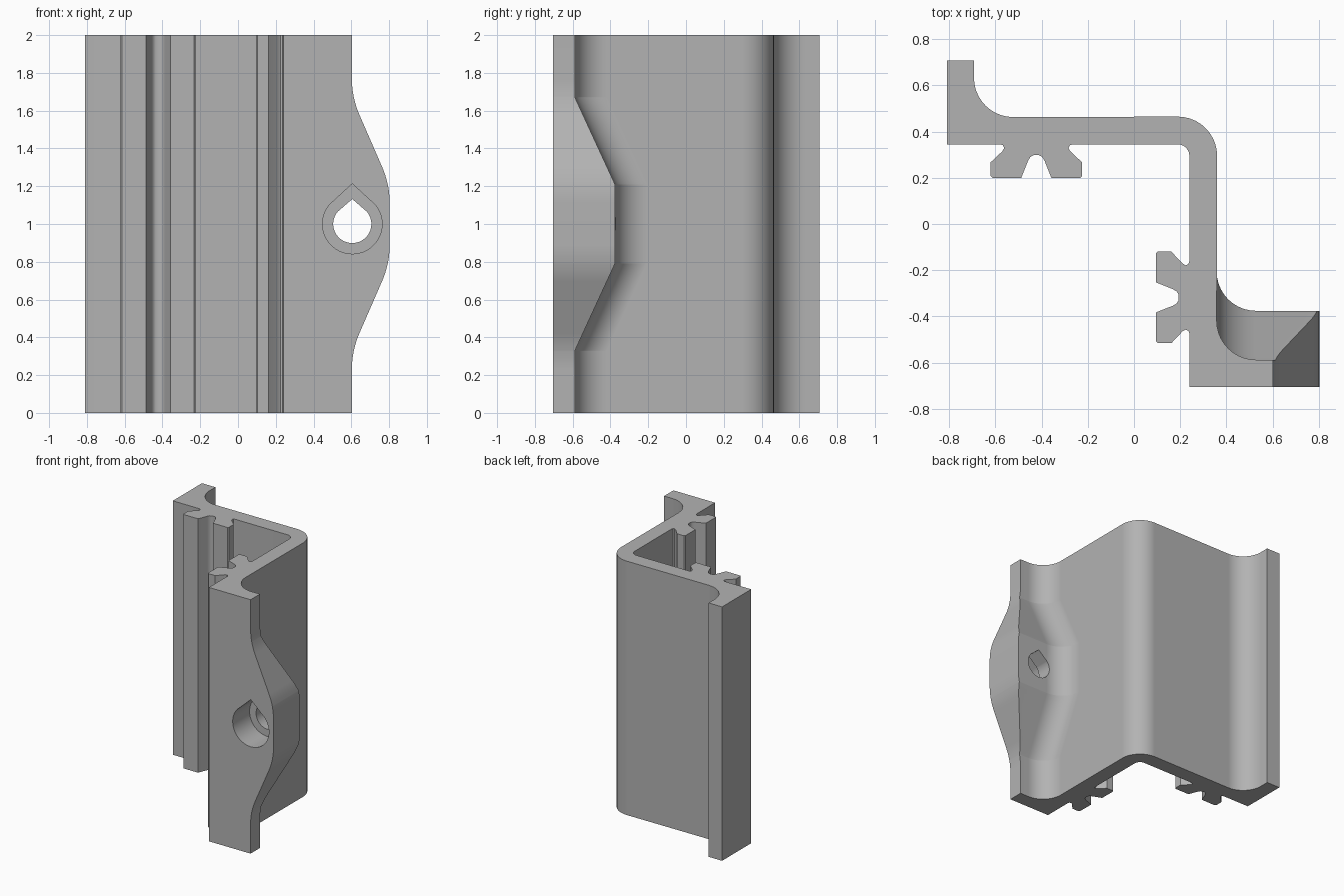
import bpy, bmesh
from math import sin, cos, pi, radians

if "Cube" in bpy.data.objects:
    bpy.data.objects.remove(bpy.data.objects["Cube"], do_unlink=True)

grey = bpy.data.materials.new("aluminium grey")
grey.diffuse_color = (0.45, 0.45, 0.45, 1)
grey.use_nodes = True
grey.node_tree.nodes["Principled BSDF"].inputs["Base Color"].default_value = (0.45, 0.45, 0.45, 1)


def arc(cx, cy, r, start, end, n=10):
    steps = [radians(start + (end - start) * i / n) for i in range(n + 1)]
    return [(cx + r * cos(a), cy + r * sin(a)) for a in steps]


def make_object(name, bm):
    bmesh.ops.recalc_face_normals(bm, faces=bm.faces)
    mesh = bpy.data.meshes.new(name)
    bm.to_mesh(mesh)
    bm.free()
    mesh.materials.append(grey)
    obj = bpy.data.objects.new(name, mesh)
    bpy.context.collection.objects.link(obj)
    return obj


def loft(name, rings):
    """Join equal closed rings of 3D points and cap both ends."""
    bm = bmesh.new()
    loops = [[bm.verts.new(p) for p in ring] for ring in rings]
    n = len(loops[0])
    for a, b in zip(loops, loops[1:]):
        for i in range(n):
            j = (i + 1) % n
            bm.faces.new((a[i], a[j], b[j], b[i]))
    bm.faces.new(loops[0])
    bm.faces.new(loops[-1])
    return make_object(name, bm)


# Clip foot: half outline as (offset from its centre, depth below the wall)
INNER, FOOT_X = 0.345, -0.423
half_foot = [(0.157, 0), (0.145, 0.004), (0.139, 0.016), (0.147, 0.030),
             (0.198, 0.078), (0.198, 0.137), (0.190, 0.145), (0.065, 0.145),
             (0.036, 0.072), (0.026, 0.055), (0.012, 0.047)]
foot = half_foot + [(-d, h) for d, h in reversed(half_foot)]

# One arm of the section, from the inner corner out to the tip and back
arm = [(FOOT_X + d, INNER - h) for d, h in foot]
arm += [(-0.81, INNER), (-0.81, 0.708), (-0.693, 0.708)]
fillet = arc(-0.523, 0.633, 0.17, 180, 270)
tip_front, tip_back = len(foot) + 1, len(foot) + 2
arm += fillet


def mirrored(p):
    """Swap the two arms across the diagonal of the section."""
    return (p[1] - 0.105, p[0] + 0.105)


outer_corner = arc(0.19, 0.295, 0.17, 90, 0)
inner_corner = arc(0.19, 0.295, 0.05, 0, 90, 6)


def lerp_table(table, z):
    for (z0, v0), (z1, v1) in zip(table, table[1:]):
        if z <= z1:
            return v0 + (v1 - v0) * (z - z0) / (z1 - z0)
    return table[-1][1]


def bezier(a, b, c, n=6):
    return [tuple((1 - t) ** 2 * p + 2 * t * (1 - t) * q + t * t * r
                  for p, q, r in zip(a, b, c)) for t in [i / n for i in range(n + 1)]]


# Bulge of the front flange, over distance from mid height
depth_bulge = [(0, 0.212), (0.21, 0.212), (0.67, 0), (1, 0)]
width_bulge = [(0, 0.2)] + bezier((0.11, 0.2), (0.21, 0.2), (0.30, 0.161))
width_bulge += bezier((0.58, 0.039), (0.67, 0), (0.77, 0)) + [(1, 0)]


def section(z):
    dist = abs(z - 1)
    dx, dy = lerp_table(width_bulge, dist), lerp_table(depth_bulge, dist)
    lower = []
    for i, p in enumerate(arm):
        x, y = mirrored(p)
        if i in (tip_front, tip_back):
            x += dx
        if i >= tip_back:
            y += dy
        lower.append((x, y))
    outline = arm + outer_corner + lower[::-1] + inner_corner
    return [(x, y, z) for x, y in outline]


distances = sorted({round(d, 4) for d, v in depth_bulge + width_bulge})
levels = sorted({1 - d for d in distances} | {1 + d for d in distances})
rail = loft("bracket_rail", [section(z) for z in levels])


# Teardrop bolt hole with a wider counterbore from the front
def teardrop(name, radius, tip, y0, y1):
    ring = arc(0.605, 1.0, radius, 140, 400, 36) + [(0.605, tip)]
    return loft(name, [[(x, y, z) for x, z in ring] for y in (y0, y1)])


bpy.context.view_layer.objects.active = rail
for cutter in (teardrop("counterbore_cutter", 0.158, 1.213, -0.9, -0.495),
               teardrop("bolt_hole_cutter", 0.101, 1.132, -0.8, 0.0)):
    cutter.hide_render = True
    mod = rail.modifiers.new("hole", "BOOLEAN")
    mod.operation, mod.solver, mod.object = "DIFFERENCE", "EXACT", cutter
    bpy.ops.object.modifier_apply(modifier=mod.name)
    bpy.data.objects.remove(cutter, do_unlink=True)

# Smooth rounded surfaces, crisp edges
bpy.ops.object.select_all(action="DESELECT")
rail.select_set(True)
bpy.ops.object.shade_smooth_by_angle(angle=radians(30))
weighted = rail.modifiers.new("flat_walls", "WEIGHTED_NORMAL")
weighted.keep_sharp = True
